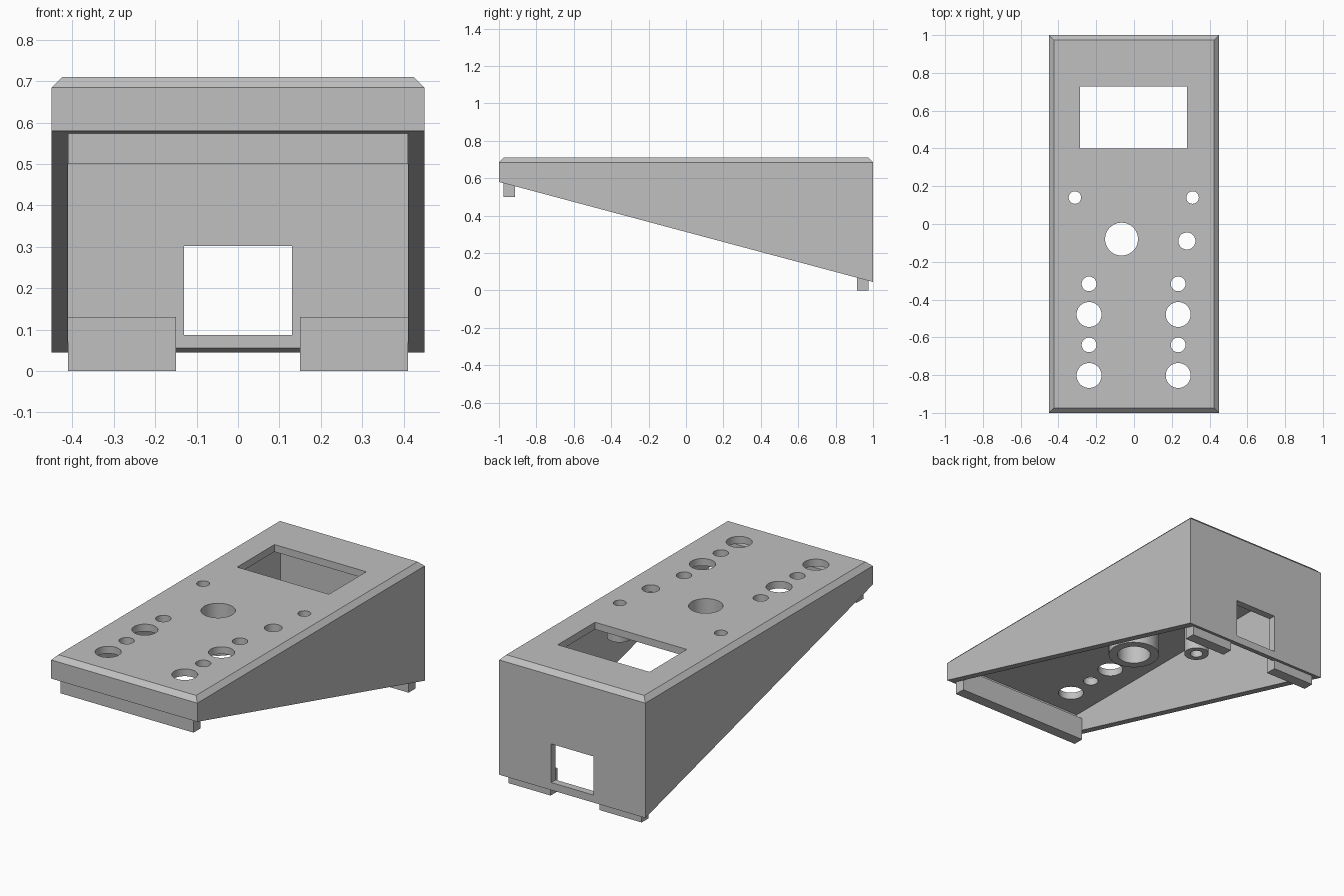
import bpy
import bmesh
import math

old = bpy.data.objects.get("Cube")
if old:
    bpy.data.objects.remove(old, do_unlink=True)

grey = bpy.data.materials.new("light_grey_plastic")
grey.use_nodes = True
grey.diffuse_color = (0.53, 0.53, 0.53, 1)
grey.node_tree.nodes["Principled BSDF"].inputs["Base Color"].default_value = grey.diffuse_color

HALF_X, TOP, WALL, CHAMFER = 0.45, 0.71, 0.04, 0.026
CEILING = TOP - WALL


def make_object(name, bm):
    bmesh.ops.recalc_face_normals(bm, faces=bm.faces)
    mesh = bpy.data.meshes.new(name)
    bm.to_mesh(mesh)
    bm.free()
    mesh.materials.append(grey)
    obj = bpy.data.objects.new(name, mesh)
    bpy.context.collection.objects.link(obj)
    return obj


def box(name, x, y, z):
    """Box from (min, max) ranges on each axis."""
    bm = bmesh.new()
    bmesh.ops.create_cube(bm, size=1)
    for v in bm.verts:
        v.co = [r[0] if c < 0 else r[1] for c, r in zip(v.co, (x, y, z))]
    return make_object(name, bm)


def cylinder(name, x, y, radius, z0, z1):
    bm = bmesh.new()
    bmesh.ops.create_cone(bm, cap_ends=True, segments=48, radius1=radius,
                          radius2=radius, depth=z1 - z0)
    bmesh.ops.translate(bm, verts=bm.verts, vec=(x, y, (z0 + z1) / 2))
    return make_object(name, bm)


def cut(target, cutter, keep=False):
    """Subtract the cutter, then discard it unless it is needed again."""
    cutter.hide_render = True
    mod = target.modifiers.new("cut", "BOOLEAN")
    mod.operation, mod.solver, mod.object = "DIFFERENCE", "EXACT", cutter
    bpy.context.view_layer.objects.active = target
    bpy.ops.object.modifier_apply(modifier=mod.name)
    if not keep:
        bpy.data.objects.remove(cutter, do_unlink=True)


# Wedge case: slanted bottom ring, shoulder ring, inset top ring
bm = bmesh.new()
rings = []
for inset, front_z, back_z in ((0, 0.58, 0.045),
                               (0, TOP - CHAMFER, TOP - CHAMFER),
                               (CHAMFER, TOP, TOP)):
    w, d = HALF_X - inset, 1 - inset
    rings.append([bm.verts.new(p) for p in ((-w, -d, front_z), (w, -d, front_z),
                                            (w, d, back_z), (-w, d, back_z))])
for low, high in zip(rings, rings[1:]):
    for i in range(4):
        j = (i + 1) % 4
        bm.faces.new((low[i], low[j], high[j], high[i]))
bm.faces.new(rings[0])
bm.faces.new(rings[-1])
case = make_object("case_shell", bm)

# Open underside, display opening and rear socket opening
inner = HALF_X - WALL
cut(case, box("cavity", (-inner, inner), (WALL - 1, 1 - WALL), (-0.2, CEILING)))
cut(case, box("display_opening", (-0.285, 0.28), (0.4, 0.728), (0.5, 0.9)))
cut(case, box("socket_opening", (-0.13, 0.13), (0.9, 1.1), (0.087, 0.302)))

# Control holes: x, y, radius
holes = [(0.28, -0.09, 0.045)]
for x in (-0.238, 0.234):
    holes += [(x, -0.317, 0.039), (x, -0.479, 0.066),
              (x, -0.64, 0.039), (x, -0.802, 0.066)]
for x, y, r in holes:
    cut(case, cylinder("hole", x, y, r, 0.5, 0.9))

# Holes with a hollow boss below the top plate: name, x, y, bore, outer radius
parts = [case]
for name, x, y, r, outer in (("dial_collar", -0.066, -0.08, 0.087, 0.133),
                             ("right_screw_boss", -0.313, 0.14, 0.033, 0.064),
                             ("left_screw_boss", 0.31, 0.14, 0.033, 0.064)):
    boss = cylinder(name, x, y, outer, 0.52, CEILING)
    drill = cylinder("drill", x, y, r, 0.4, 0.9)
    cut(boss, drill, keep=True)
    cut(case, drill)
    parts.append(boss)

# Locating tabs along the lower rim
parts.append(box("front_tab", (-inner, inner), (-0.976, -0.915), (0.5, 0.628)))
for name, x in (("right_rear_tab", (-inner, -0.15)), ("left_rear_tab", (0.15, inner))):
    parts.append(box(name, x, (0.915, 0.976), (0, 0.13)))

# Smooth bores, crisp edges
bpy.ops.object.select_all(action="DESELECT")
for obj in parts:
    obj.select_set(True)
bpy.context.view_layer.objects.active = case
bpy.ops.object.shade_smooth_by_angle(angle=math.radians(30))
